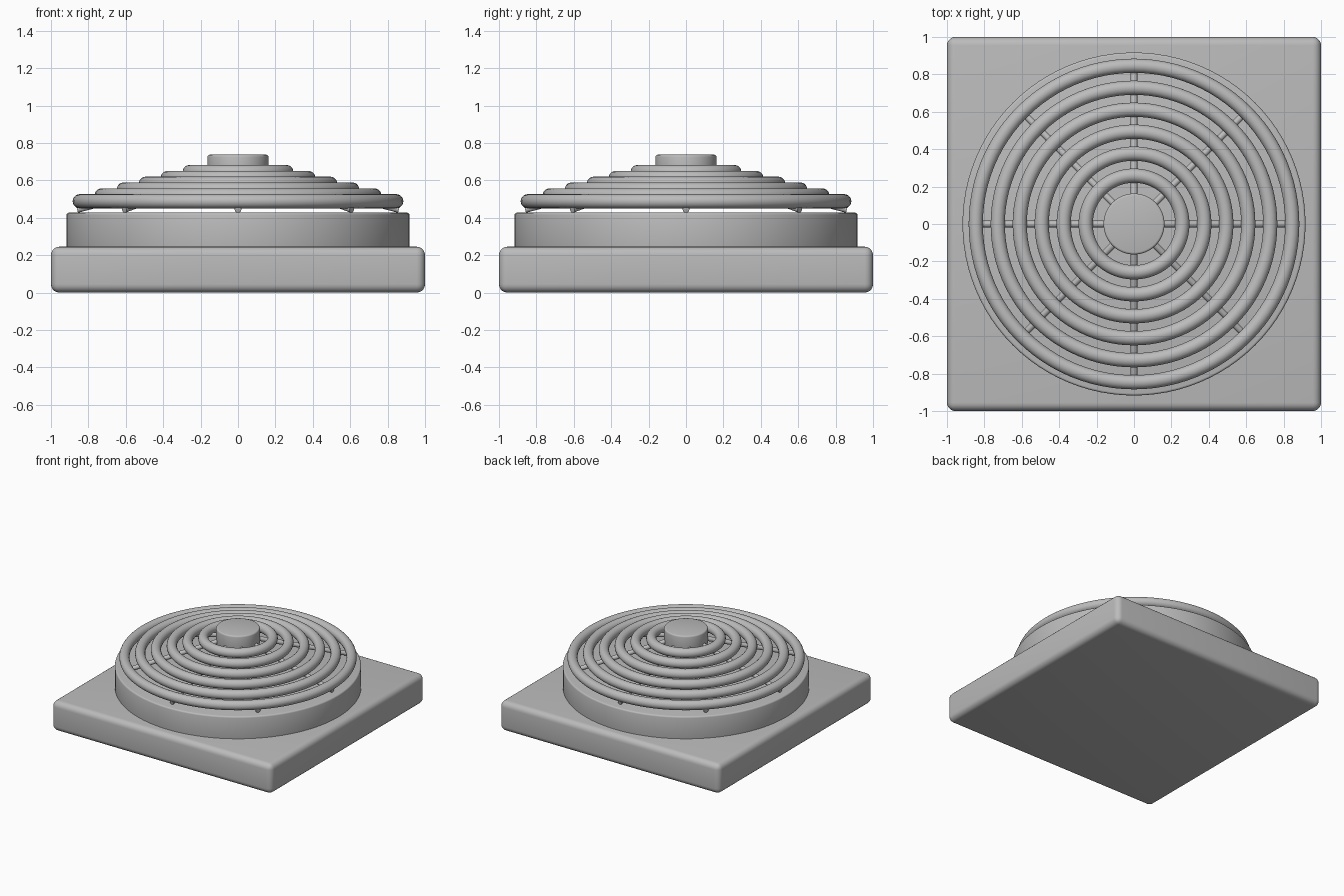
import bpy
import math
from mathutils import Vector

if "Cube" in bpy.data.objects:
    bpy.data.objects.remove(bpy.data.objects["Cube"])

grey = bpy.data.materials.new("plain grey")
grey.diffuse_color = (0.5, 0.5, 0.5, 1)
grey.use_nodes = True
grey.node_tree.nodes["Principled BSDF"].inputs["Base Color"].default_value = grey.diffuse_color


def finish(name, bevel=0, segments=3):
    """Name, colour, round and smooth the active object."""
    ob = bpy.context.object
    ob.name = name
    ob.data.materials.append(grey)
    if bevel:
        bpy.ops.object.transform_apply(location=False, rotation=False, scale=True)
        mod = ob.modifiers.new("rounding", 'BEVEL')
        mod.width = bevel
        mod.segments = segments
        mod.limit_method = 'ANGLE'
        bpy.ops.object.modifier_apply(modifier=mod.name)
    bpy.ops.object.shade_smooth_by_angle(angle=math.radians(35))
    return ob


def disc(name, radius, bottom, top, bevel):
    bpy.ops.mesh.primitive_cylinder_add(
        vertices=96, radius=radius, depth=top - bottom,
        location=(0, 0, (top + bottom) / 2))
    return finish(name, bevel)


def rod(name, a, b, radius):
    a, b = Vector(a), Vector(b)
    bpy.ops.mesh.primitive_cylinder_add(
        vertices=16, radius=radius, depth=(b - a).length, location=(a + b) / 2,
        rotation=(b - a).to_track_quat('Z', 'Y').to_euler())
    return finish(name)


# Square base plate with rounded edges
bpy.ops.mesh.primitive_cube_add(size=1, location=(0, 0, 0.1225))
bpy.context.object.scale = (2, 2, 0.245)
finish("base_plate", 0.045, 5)

# Round housing and centre hub
disc("housing", 0.917, 0.2, 0.427, 0.012)
disc("hub", 0.163, 0.60, 0.737, 0.012)

# Concentric grille rings stepping up toward the hub
for i in range(6):
    bpy.ops.mesh.primitive_torus_add(
        major_radius=0.846 - 0.1175 * i, minor_radius=0.038,
        major_segments=96, minor_segments=20,
        location=(0, 0, 0.488 + 0.0312 * i))
    finish(f"grille_ring_{i + 1}")

# Sloping spokes under the rings
for i in range(8):
    c, s = math.cos(i * math.pi / 4), math.sin(i * math.pi / 4)
    rod(f"spoke_{i + 1}", (0.86 * c, 0.86 * s, 0.444),
        (0.1 * c, 0.1 * s, 0.645), 0.018)
